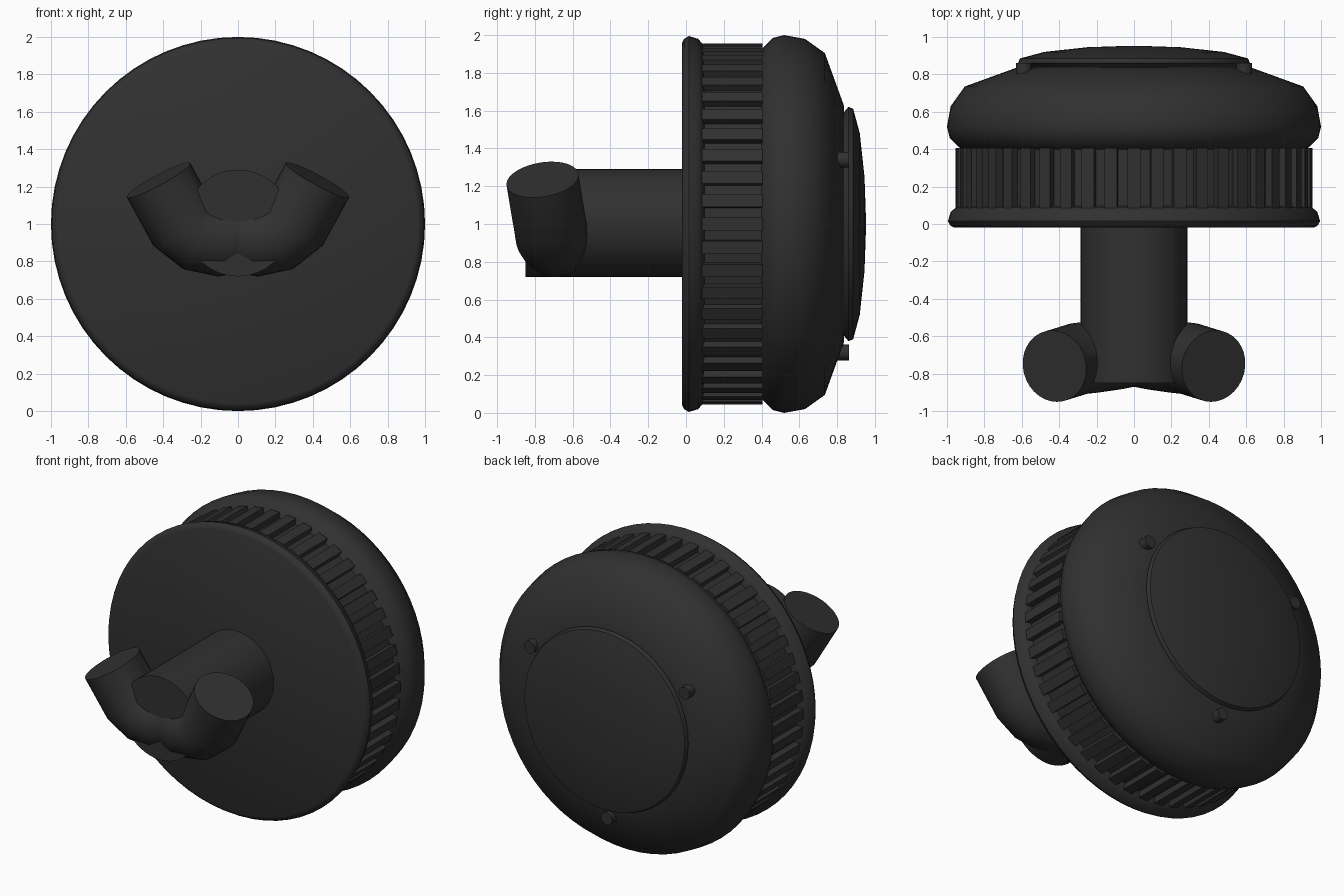
import bpy, bmesh, math
from mathutils import Vector

if "Cube" in bpy.data.objects:
    bpy.data.objects.remove(bpy.data.objects["Cube"])

black = bpy.data.materials.new("matte black")
black.diffuse_color = (0.03, 0.03, 0.03, 1)
black.use_nodes = True
black.node_tree.nodes["Principled BSDF"].inputs["Base Color"].default_value = black.diffuse_color
TAU = 2 * math.pi


def finish(name, bm, angle=35):
    bmesh.ops.recalc_face_normals(bm, faces=bm.faces)
    mesh = bpy.data.meshes.new(name)
    bm.to_mesh(mesh)
    bm.free()
    mesh.materials.append(black)
    ob = bpy.data.objects.new(name, mesh)
    bpy.context.collection.objects.link(ob)
    bpy.ops.object.select_all(action='DESELECT')
    ob.select_set(True)
    bpy.context.view_layer.objects.active = ob
    bpy.ops.object.shade_smooth_by_angle(angle=math.radians(angle))
    return ob


def loft(name, rings, angle=35):
    """Skin a list of closed rings and cap both ends."""
    bm = bmesh.new()
    loops = [[bm.verts.new(p) for p in ring] for ring in rings]
    for a, b in zip(loops, loops[1:]):
        for i in range(len(a)):
            j = (i + 1) % len(a)
            bm.faces.new((a[i], a[j], b[j], b[i]))
    bm.faces.new(loops[0])
    bm.faces.new(loops[-1])
    return finish(name, bm, angle)


def turned(name, profile, x=0, z=1, sides=64, angle=35):
    """Round part along y from (y, radius) pairs."""
    return loft(name, [[(x + r * math.cos(TAU * i / sides), y,
                         z + r * math.sin(TAU * i / sides))
                        for i in range(sides)] for y, r in profile], angle)


# Front flange, dome body and rear cap
turned("front_flange", [(-0.02, 0.96), (-0.01, 0.98), (0.015, 0.995),
                        (0.065, 0.98), (0.09, 0.95), (0.1, 0.90)])
turned("dome_body", [(0.39, 0.90), (0.41, 0.935), (0.46, 0.985), (0.52, 1.0),
                     (0.63, 0.98), (0.735, 0.905), (0.835, 0.63), (0.84, 0.56)])
turned("rear_cap", [(0.82, 0.575), (0.835, 0.59), (0.86, 0.62), (0.885, 0.61),
                    (0.92, 0.48), (0.945, 0.25), (0.952, 0.05)])

# Ribbed grip ring
teeth = 48
outline = []
for k in range(teeth):
    for f, r in ((-0.29, 0.915), (-0.27, 0.955), (0.27, 0.955), (0.29, 0.915)):
        a = TAU * (k + f) / teeth
        outline.append((r * math.cos(a), 1 + r * math.sin(a)))
loft("grip_ring", [[(x, y, z) for x, z in outline] for y in (0.085, 0.405)], 25)

# Three small rear pins
for k in range(3):
    a = math.radians(30 + 120 * k)
    turned("rear_pin", [(0.77, 0.042), (0.862, 0.042)],
           0.68 * math.cos(a), 1 + 0.68 * math.sin(a), 12)

# Stem
turned("stem", [(-0.85, 0.285), (0.0, 0.285)], z=1.005, sides=48)

# Pair of bent tubes at the stem's end
path = [Vector(p) for p in ((0.425, -0.76, 1.235), (0.295, -0.72, 0.995),
                            (0.215, -0.71, 0.935), (0.11, -0.695, 0.912),
                            (-0.03, -0.668, 0.94))]
for side, name in ((-1, "left_tube"), (1, "right_tube")):
    rings = []
    for i, p in enumerate(path):
        t = (path[min(i + 1, len(path) - 1)] - path[max(i - 1, 0)]).normalized()
        u = (Vector((0, 1, 0)) - t * t.y).normalized()
        v = t.cross(u)
        ring = []
        for k in range(32):
            a = TAU * k / 32
            q = p + 0.193 * (u * math.cos(a) + v * math.sin(a))
            ring.append((side * q.x, q.y, q.z))
        rings.append(ring)
    loft(name, rings, 40)
